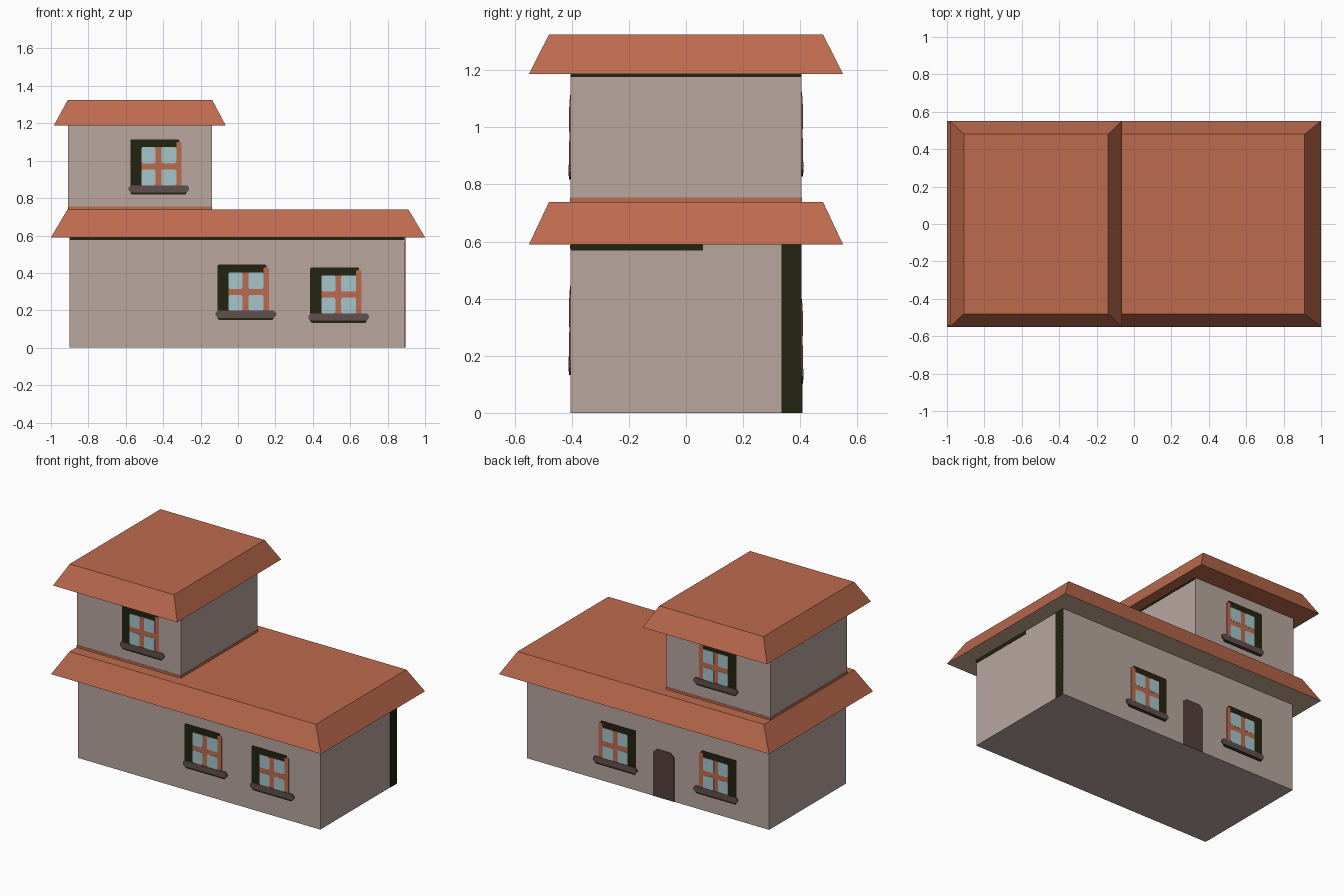
import bpy, bmesh

if "Cube" in bpy.data.objects:
    bpy.data.objects.remove(bpy.data.objects["Cube"])


def material(name, r, g, b):
    lin = [((c / 255 + 0.055) / 1.055) ** 2.4 for c in (r, g, b)]
    m = bpy.data.materials.new(name)
    m.diffuse_color = (*lin, 1)
    m.use_nodes = True
    m.node_tree.nodes["Principled BSDF"].inputs["Base Color"].default_value = m.diffuse_color
    return m


WALL = material("plaster", 184, 166, 159)
ROOF = material("terracotta", 190, 107, 78)
SOFFIT = material("tan_soffit", 203, 174, 147)
DARK = material("dark_olive", 36, 35, 16)
GLASS = material("pale_glass", 165, 197, 202)
SILL = material("sill_stone", 97, 80, 77)
DOOR = material("door_brown", 83, 63, 59)


def finish(bm, name, *mats):
    bmesh.ops.recalc_face_normals(bm, faces=bm.faces[:])
    me = bpy.data.meshes.new(name)
    bm.to_mesh(me)
    bm.free()
    for m in mats:
        me.materials.append(m)
    ob = bpy.data.objects.new(name, me)
    bpy.context.collection.objects.link(ob)
    return ob


def loft(bm, rings):
    """Closed solid through matching rings of points."""
    vs = [[bm.verts.new(p) for p in r] for r in rings]
    n = len(vs[0])
    bm.faces.new(vs[0])
    bm.faces.new(vs[-1])
    for a, b in zip(vs, vs[1:]):
        for i in range(n):
            j = (i + 1) % n
            bm.faces.new((a[i], a[j], b[j], b[i]))


def rect(x0, x1, y, z):
    return [(x0, -y, z), (x1, -y, z), (x1, y, z), (x0, y, z)]


def block(name, mat, low, high, under=None):
    bm = bmesh.new()
    loft(bm, [rect(*low), rect(*high)])
    ob = finish(bm, name, mat, under or mat)
    for p in ob.data.polygons:
        if p.normal.z < -0.9:
            p.material_index = 1
    return ob


WALL_Y = 0.405


def plate(name, mat, side, x0, x1, z0, z1, depth, cut=0.0, cut_low=None):
    """Thin plate on the front (side -1) or back (side 1) wall, chamfered corners."""
    c, d = cut, cut if cut_low is None else cut_low
    pts = [(x0 + d, z0), (x1 - d, z0), (x1, z0 + d), (x1, z1 - c),
           (x1 - c, z1), (x0 + c, z1), (x0, z1 - c), (x0, z0 + d)]
    bm = bmesh.new()
    loft(bm, [[(x, side * y, z) for x, z in pts]
              for y in (WALL_Y - 0.001, WALL_Y + depth)])
    bmesh.ops.remove_doubles(bm, verts=bm.verts[:], dist=1e-5)
    return finish(bm, name, mat)


def window(name, side, dx, dz):
    def part(label, mat, x0, x1, z0, z1, depth, cut):
        plate(name + "_" + label, mat, side, x0 + dx, x1 + dx, z0 + dz, z1 + dz, depth, cut)
    part("shadow_recess", DARK, -0.11, 0.152, 0.15, 0.444, 0.002, 0.006)
    part("frame", ROOF, -0.05, 0.165, 0.195, 0.402, 0.0035, 0.003)
    part("frame_post", ROOF, 0.136, 0.165, 0.195, 0.43, 0.0035, 0.006)
    for i, (x0, x1) in enumerate(((-0.05, 0.024), (0.056, 0.136))):
        for j, (z0, z1) in enumerate(((0.198, 0.283), (0.315, 0.402))):
            part(f"pane_{i}{j}", GLASS, x0, x1, z0, z1, 0.005, 0.007)
    part("sill_shadow", DARK, -0.105, 0.19, 0.148, 0.17, 0.004, 0.006)
    part("sill", SILL, -0.12, 0.205, 0.16, 0.198, 0.007, 0.012)


# Walls and hipped flat-topped roofs
block("lower_walls", WALL, (-0.9, 0.893, WALL_Y, 0), (-0.9, 0.893, WALL_Y, 0.6))
block("lower_roof", ROOF, (-1, 1, 0.55, 0.59), (-0.912, 0.912, 0.48, 0.738), SOFFIT)
block("tower_walls", WALL, (-0.908, -0.14, WALL_Y, 0.73), (-0.908, -0.14, WALL_Y, 1.2))
block("tower_roof", ROOF, (-0.985, -0.065, 0.55, 1.187), (-0.91, -0.138, 0.48, 1.325))

# Coloured band at the tower foot
block("tower_base_band", ROOF, (-0.91, -0.138, WALL_Y + 0.002, 0.735),
      (-0.91, -0.138, WALL_Y + 0.002, 0.754))

# Dark lines under the eaves and at the right-hand corner
plate("front_eave_line", DARK, -1, -0.9, 0.89, 0.575, 0.588, 0.002)


def side_strip(name, x, y0, y1, z0, z1):
    bm = bmesh.new()
    loft(bm, [[(px, y0, z0), (px, y1, z0), (px, y1, z1), (px, y0, z1)]
              for px in (x - 0.001, x + 0.002)])
    finish(bm, name, DARK)


side_strip("right_corner_strip", 0.893, 0.335, WALL_Y, 0, 0.59)
side_strip("right_eave_line", 0.893, -WALL_Y, 0.06, 0.568, 0.59)
side_strip("tower_eave_line", -0.14, -WALL_Y, WALL_Y, 1.177, 1.187)

# Windows: front, then back
for name, side, dx, dz in (("front_left_window", -1, 0, 0),
                           ("front_right_window", -1, 0.496, -0.015),
                           ("front_tower_window", -1, -0.466, 0.67),
                           ("back_left_window", 1, 0.197, -0.045),
                           ("back_right_window", 1, -0.548, -0.045),
                           ("back_tower_window", 1, -0.548, 0.68)):
    window(name, side, dx, dz)

# Back door with rounded top
plate("back_door", DOOR, 1, -0.197, -0.042, 0, 0.32, 0.003, 0.025, 0.0)
